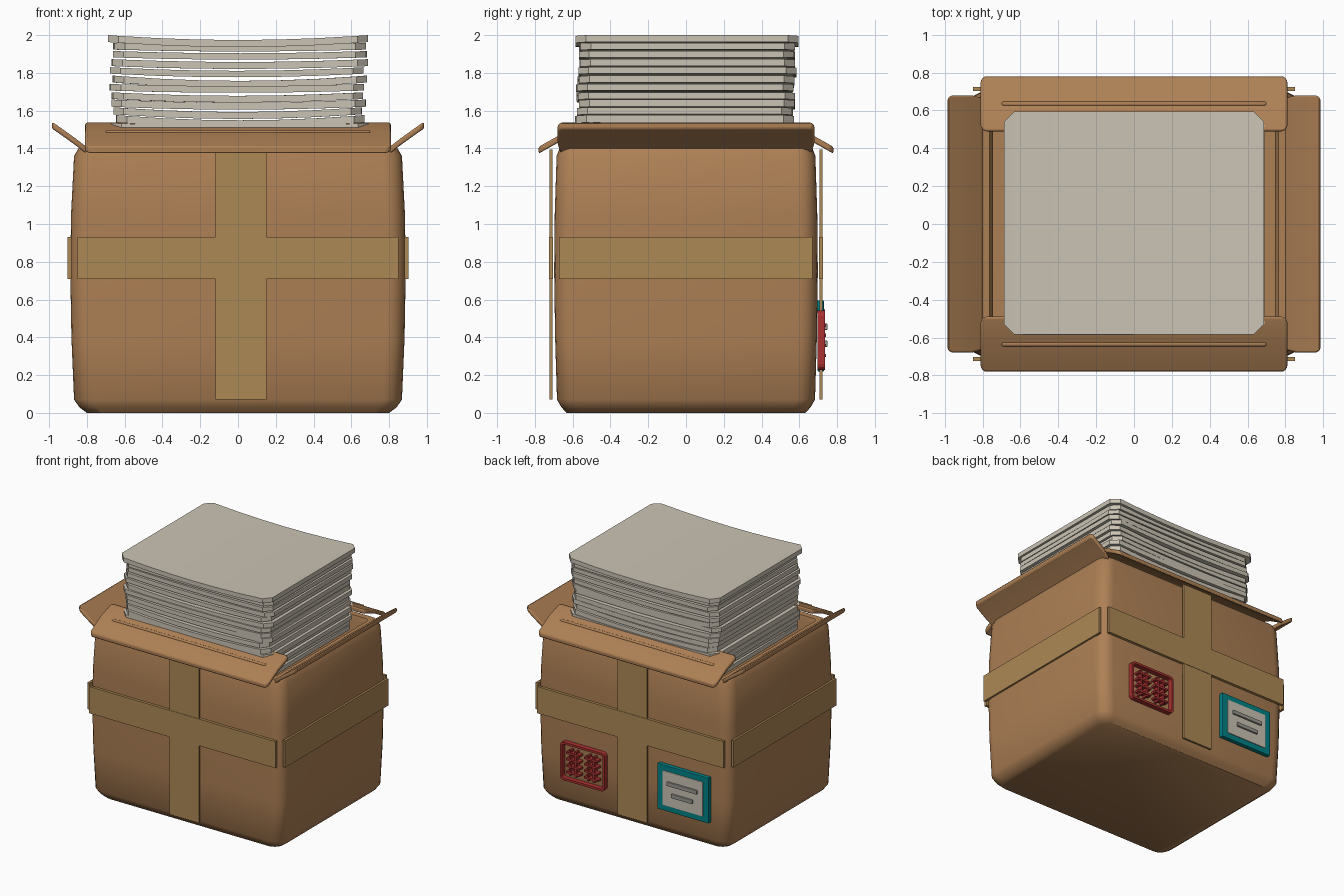
import bpy, bmesh, math, random
from mathutils import Matrix

if "Cube" in bpy.data.objects:
    bpy.data.objects.remove(bpy.data.objects["Cube"])

random.seed(4)


def material(name, rgb):
    m = bpy.data.materials.new(name)
    m.diffuse_color = (*rgb, 1)
    m.use_nodes = True
    m.node_tree.nodes["Principled BSDF"].inputs["Base Color"].default_value = m.diffuse_color
    return m


CARD = material("cardboard", (0.42, 0.215, 0.09))
TAPE = material("packing_tape", (0.42, 0.25, 0.09))
PAPER = material("paper", (0.60, 0.55, 0.46))
GREY = material("print_grey", (0.32, 0.31, 0.28))
RED = material("stamp_red", (0.40, 0.03, 0.03))
TEAL = material("label_teal", (0.0, 0.22, 0.24))


def finish(bm, name, mat, bevel=0, smooth=False):
    bmesh.ops.recalc_face_normals(bm, faces=bm.faces)
    me = bpy.data.meshes.new(name)
    bm.to_mesh(me)
    bm.free()
    me.materials.append(mat)
    ob = bpy.data.objects.new(name, me)
    bpy.context.collection.objects.link(ob)
    if bevel:
        mod = ob.modifiers.new("bevel", 'BEVEL')
        mod.width, mod.segments = bevel, 2
    if smooth:
        bpy.ops.object.select_all(action='DESELECT')
        ob.select_set(True)
        bpy.context.view_layer.objects.active = ob
        bpy.ops.object.shade_smooth_by_angle(angle=math.radians(40))
    return ob


def box(bm, x0, x1, y0, y1, z0, z1):
    m = Matrix.Translation(((x0 + x1) / 2, (y0 + y1) / 2, (z0 + z1) / 2))
    bmesh.ops.create_cube(bm, size=1, matrix=m @ Matrix.Diagonal((x1 - x0, y1 - y0, z1 - z0, 1)))


def skin(bm, rings):
    """Join closed rings of points into a capped tube."""
    loops = [[bm.verts.new(p) for p in r] for r in rings]
    n = len(loops[0])
    for a, b in zip(loops, loops[1:]):
        for i in range(n):
            bm.faces.new((a[i], a[(i + 1) % n], b[(i + 1) % n], b[i]))
    bm.faces.new(loops[0][::-1])
    bm.faces.new(loops[-1])


def rounded_rect(hx, hy, z, r, seg=5):
    pts = []
    for k, (sx, sy) in enumerate(((1, 1), (-1, 1), (-1, -1), (1, -1))):
        for i in range(seg + 1):
            a = math.pi / 2 * (k + i / seg)
            pts.append((sx * (hx - r) + r * math.cos(a), sy * (hy - r) + r * math.sin(a), z))
    return pts


# Hollow, slightly bulging carton: outside upward, over the rim, inside down
bm = bmesh.new()
skin(bm, [rounded_rect(*s) for s in (
    (0.80, 0.632, 0.0, 0.08), (0.84, 0.66, 0.03, 0.09), (0.868, 0.683, 0.07, 0.10),
    (0.882, 0.693, 0.4, 0.10), (0.888, 0.698, 0.75, 0.10), (0.884, 0.695, 1.05, 0.10),
    (0.868, 0.685, 1.36, 0.10), (0.845, 0.67, 1.40, 0.09),
    (0.765, 0.62, 1.40, 0.04), (0.745, 0.61, 1.36, 0.04), (0.745, 0.61, 0.06, 0.04))])
finish(bm, "carton_body", CARD, smooth=True)


# Flaps: a bent slab following (outward distance, height, half width), turned about z
def flap(name, path, angle, crease=None):
    t = 0.018
    bm = bmesh.new()
    skin(bm, [[(d, -w, z - t), (d, w, z - t), (d, w, z + t), (d, -w, z + t)] for d, z, w in path])
    if crease:
        d, z, w = crease
        box(bm, d - 0.012, d + 0.012, -w, w, z, z + t + 0.006)
    bmesh.ops.rotate(bm, verts=bm.verts, matrix=Matrix.Rotation(math.radians(angle), 3, 'Z'))
    finish(bm, name, CARD, bevel=0.009, smooth=True)


long_path = [(0.49, 1.522, 0.79), (0.51, 1.518, 0.81), (0.63, 1.475, 0.81),
             (0.76, 1.402, 0.81), (0.78, 1.391, 0.79)]
side_path = [(0.80, 1.388, 0.665), (0.86, 1.435, 0.68), (0.965, 1.51, 0.68), (0.985, 1.522, 0.665)]
for name, ang in (("front_flap", -90), ("back_flap", 90)):
    flap(name, long_path, ang, crease=(0.635, 1.472, 0.70))
for name, ang in (("right_flap", 0), ("left_flap", 180)):
    flap(name, side_path, ang)

# Tape: cross on front and back (turned half round), a band on each side
for side, ang in (("front", 0), ("back", 180)):
    bm = bmesh.new()
    box(bm, -0.12, 0.15, -0.722, -0.706, 0.07, 0.71)
    box(bm, -0.12, 0.15, -0.722, -0.706, 0.93, 1.395)
    box(bm, -0.85, 0.85, -0.725, -0.703, 0.71, 0.93)
    bmesh.ops.rotate(bm, verts=bm.verts, matrix=Matrix.Rotation(math.radians(ang), 3, 'Z'))
    finish(bm, side + "_tape", TAPE)
for side, s in (("right", 1), ("left", -1)):
    bm = bmesh.new()
    box(bm, s * 0.892 - 0.01, s * 0.892 + 0.01, -0.673, 0.67, 0.71, 0.93)
    finish(bm, side + "_tape", TAPE)

# Shipping label on the back: teal plate, paper panel, printed bars
for name, mat, boxes in (
        ("label_border", TEAL, [(-0.715, -0.25, 0.695, 0.73, 0.22, 0.595)]),
        ("label_panel", PAPER, [(-0.665, -0.30, 0.72, 0.736, 0.265, 0.55)]),
        ("label_bars", GREY, [(-0.62, -0.345, 0.73, 0.75, 0.44, 0.472),
                              (-0.58, -0.385, 0.73, 0.75, 0.35, 0.382)])):
    bm = bmesh.new()
    for b in boxes:
        box(bm, *b)
    finish(bm, name, mat, bevel=0.004)

# Red stamp on the back: rounded frame and two groups of crossing strokes
bm = bmesh.new()
cx, cz = 0.432, 0.385
loops = []
for hx, hz, r, y in ((0.202, 0.157, 0.03, 0.695), (0.202, 0.157, 0.03, 0.735),
                     (0.184, 0.139, 0.018, 0.735), (0.184, 0.139, 0.018, 0.695)):
    loops.append([bm.verts.new((cx + p[0], y, cz + p[1])) for p in rounded_rect(hx, hz, 0, r, 3)])
for a, b in zip(loops, loops[1:] + loops[:1]):
    for i in range(len(a)):
        j = (i + 1) % len(a)
        bm.faces.new((a[i], a[j], b[j], b[i]))
for g in (-0.082, 0.082):
    for dx in (-0.022, 0.03):
        box(bm, cx + g + dx - 0.008, cx + g + dx + 0.008, 0.695, 0.737, cz - 0.105, cz + 0.105)
    for k in range(4):
        z = cz - 0.08 + k * 0.053
        box(bm, cx + g - 0.062, cx + g + 0.062, 0.695, 0.74, z - 0.008, z + 0.008)
finish(bm, "red_stamp", RED)

# Paper stack: sagging slabs with clipped corners, slightly out of line
z, layer = 1.963, 0
while z > 1.30:
    top = layer == 0
    hx = 0.688 if top else random.uniform(0.655, 0.682)
    hy = 0.59 if top else random.uniform(0.565, 0.583)
    sag = 0.026 if top else random.uniform(0.008, 0.03)
    c, t = 0.055, random.uniform(0.033, 0.039)
    if top:
        t = 0.037
    cols = [-hx, c - hx, -hx * 0.62, -hx * 0.3, 0, hx * 0.3, hx * 0.62, hx - c, hx]
    bm = bmesh.new()
    rings = []
    for i, x in enumerate(cols):
        w = hy - c if i in (0, len(cols) - 1) else hy
        zz = z - sag * (1 - (x / hx) ** 2)
        rings.append([(x, -w, zz), (x, w, zz), (x, w, zz + t), (x, -w, zz + t)])
    skin(bm, rings)
    if not top:
        bmesh.ops.rotate(bm, verts=bm.verts,
                         matrix=Matrix.Rotation(random.uniform(-0.008, 0.008), 3, 'Z'))
    dx = 0 if top else random.uniform(-0.008, 0.012)
    dy = 0.005 if top else random.uniform(-0.008, 0.008)
    bmesh.ops.translate(bm, verts=bm.verts, vec=(dx, dy, 0))
    finish(bm, f"paper_bundle_{layer + 1}", PAPER)
    layer += 1
    z -= random.uniform(0.039, 0.048)
